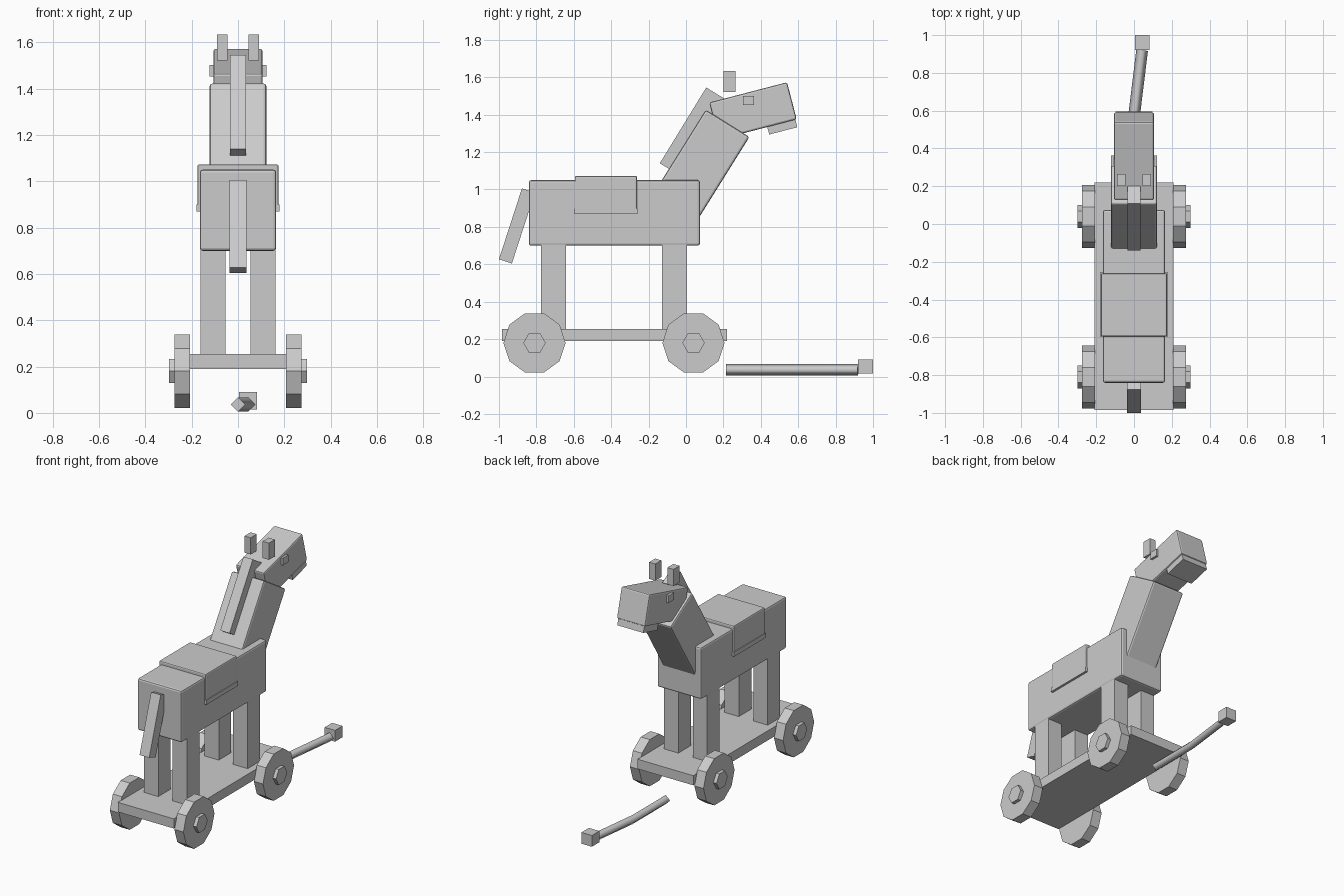
import bpy
from math import radians
from mathutils import Matrix, Vector

if "Cube" in bpy.data.objects:
    bpy.data.objects.remove(bpy.data.objects["Cube"], do_unlink=True)

grey = bpy.data.materials.new("plain_grey")
grey.use_nodes = True
colour = (0.6, 0.6, 0.6, 1)
grey.diffuse_color = colour
grey.node_tree.nodes["Principled BSDF"].inputs["Base Color"].default_value = colour


def finish(ob, name):
    ob.name = name
    ob.data.name = name
    ob.data.materials.append(grey)
    return ob


def box(name, centre, size, tilt=0, bevel=0):
    """Box with given centre and size, tilted about the x axis in degrees."""
    bpy.ops.mesh.primitive_cube_add(size=1, location=centre)
    ob = finish(bpy.context.object, name)
    ob.data.transform(Matrix.Diagonal(Vector(size).to_4d()))
    ob.rotation_euler.x = radians(tilt)
    if bevel:
        mod = ob.modifiers.new("soft_edges", "BEVEL")
        mod.width = bevel
        mod.segments = 2
    return ob


def disc(name, centre, radius, depth, sides):
    """Faceted disc on an x axle, with corners pointing along y."""
    bpy.ops.mesh.primitive_cylinder_add(vertices=sides, radius=radius, depth=depth)
    ob = finish(bpy.context.object, name)
    ob.data.transform(Matrix.Rotation(radians(90), 4, "Y"))
    ob.location = centre
    return ob


# Wheeled platform
box("platform", (0, -0.382, 0.222), (0.418, 1.205, 0.065))

# Body, saddle and tail
box("body", (0, -0.383, 0.875), (0.33, 0.915, 0.35), bevel=0.012)
box("saddle", (0, -0.428, 0.973), (0.35, 0.333, 0.2), bevel=0.008)
box("saddle_hem", (0, -0.427, 0.884), (0.36, 0.338, 0.03))
box("tail", (0, -0.904, 0.805), (0.072, 0.073, 0.398), tilt=-18)

# Neck and mane
box("neck", (0, 0.074, 1.116), (0.245, 0.275, 0.56), tilt=-32, bevel=0.012)
box("mane", (0, 0.031, 1.314), (0.07, 0.11, 0.475), tilt=-31.5)

# Head with a lower jaw set in the same tilt
head_centre = Vector((0, 0.358, 1.42))
head_tilt = 14.6
box("head", head_centre, (0.213, 0.43, 0.205), head_tilt, bevel=0.01)
jaw_offset = Matrix.Rotation(radians(head_tilt), 3, "X") @ Vector((0, 0.13, -0.112))
box("jaw", head_centre + jaw_offset, (0.195, 0.155, 0.064), head_tilt)

# Paired parts on both sides
for side, x in (("left", 1), ("right", -1)):
    box("eye_" + side, (x * 0.105, 0.334, 1.477), (0.034, 0.058, 0.048))
    box("ear_" + side, (x * 0.068, 0.232, 1.578), (0.046, 0.064, 0.113))
    for end, leg_y, wheel_y in (("head", -0.062, 0.04), ("tail", -0.708, -0.81)):
        tag = f"_{end}_end_{side}"
        box("leg" + tag, (x * 0.108, leg_y, 0.478), (0.108, 0.133, 0.46))
        disc("wheel" + tag, (x * 0.241, wheel_y, 0.18), 0.166, 0.068, 10)
        disc("hub" + tag, (x * 0.28, wheel_y, 0.18), 0.06, 0.036, 6)

# Pull cord with a knob at its end
curve = bpy.data.curves.new("pull_cord", "CURVE")
curve.dimensions = "3D"
curve.bevel_depth = 0.031
curve.bevel_resolution = 0
curve.use_fill_caps = True
spline = curve.splines.new("POLY")
path = [(0, 0.215), (0, 0.57), (0.043, 0.92)]
spline.points.add(len(path) - 1)
for point, (x, y) in zip(spline.points, path):
    point.co = (x, y, 0.036, 1)
cord = bpy.data.objects.new("pull_cord", curve)
bpy.context.collection.objects.link(cord)
finish(cord, "pull_cord")
box("pull_knob", (0.043, 0.96, 0.053), (0.078, 0.08, 0.076))
